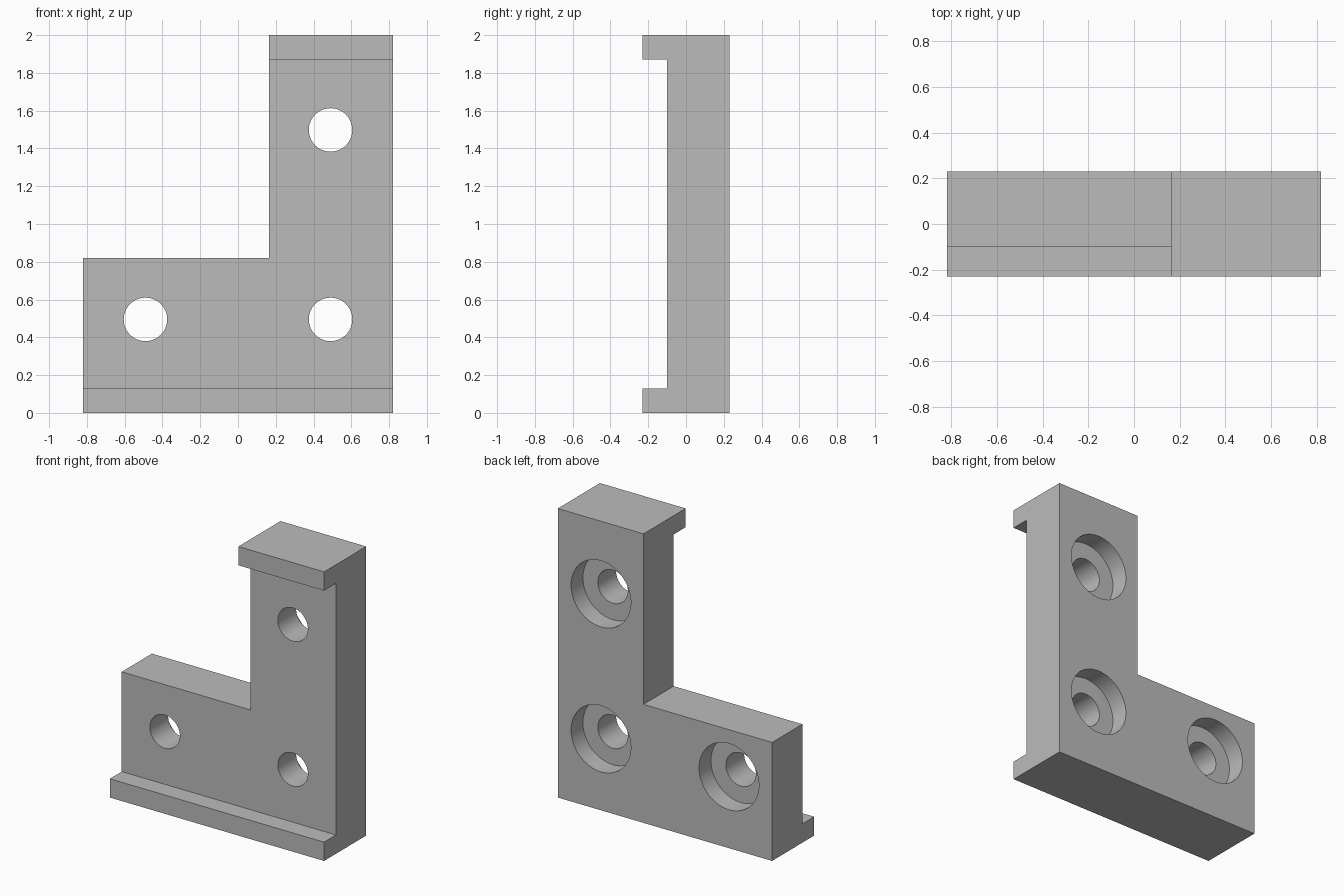
import bpy, bmesh, math

default = bpy.data.objects.get("Cube")
if default:
    bpy.data.objects.remove(default, do_unlink=True)

# Overall dimensions
HALF_W, HALF_D, HEIGHT = 0.82, 0.23, 2.0
LIP = 0.13            # height and projection of the front lips
ARM_X, LEG_Z = 0.164, 0.82   # inner corner of the L
HOLE_R, BORE_R, BORE_DEPTH = 0.115, 0.229, 0.13
HOLES = [(-0.49, 0.495), (0.49, 0.495), (0.49, 1.498)]

grey = bpy.data.materials.new("plain grey")
grey.use_nodes = True
grey.diffuse_color = (0.5, 0.5, 0.5, 1)
grey.node_tree.nodes["Principled BSDF"].inputs["Base Color"].default_value = (0.5, 0.5, 0.5, 1)


def make_object(name, bm):
    bmesh.ops.recalc_face_normals(bm, faces=bm.faces)
    mesh = bpy.data.meshes.new(name)
    bm.to_mesh(mesh)
    bm.free()
    mesh.materials.append(grey)
    obj = bpy.data.objects.new(name, mesh)
    bpy.context.collection.objects.link(obj)
    return obj


def extrude_profile(name, points, x0, x1):
    """Extrude a closed (y, z) outline from x0 to x1."""
    bm = bmesh.new()
    face = bm.faces.new([bm.verts.new((x0, y, z)) for y, z in points])
    moved = bmesh.ops.extrude_face_region(bm, geom=[face])["geom"]
    verts = [v for v in moved if isinstance(v, bmesh.types.BMVert)]
    bmesh.ops.translate(bm, verts=verts, vec=(x1 - x0, 0, 0))
    return make_object(name, bm)


def counterbore_cutter(x, z, sides=64):
    """Stepped round plug: narrow through hole, wide recess at the back."""
    floor_y = HALF_D - BORE_DEPTH
    steps = [(HOLE_R, -0.5), (HOLE_R, floor_y), (BORE_R, floor_y), (BORE_R, 0.5)]
    bm = bmesh.new()
    rings = [[bm.verts.new((x + r * math.cos(math.tau * i / sides), y,
                            z + r * math.sin(math.tau * i / sides)))
              for i in range(sides)] for r, y in steps]
    for a, b in zip(rings, rings[1:]):
        for i in range(sides):
            j = (i + 1) % sides
            bm.faces.new((a[i], a[j], b[j], b[i]))
    bm.faces.new(rings[0])
    bm.faces.new(rings[-1])
    return make_object("hole_cutter", bm)


def cut(target, cutter):
    cutter.hide_render = True
    mod = target.modifiers.new("cut", "BOOLEAN")
    mod.operation = "DIFFERENCE"
    mod.solver = "EXACT"
    mod.object = cutter
    bpy.context.view_layer.objects.active = target
    bpy.ops.object.modifier_apply(modifier=mod.name)
    bpy.data.objects.remove(cutter, do_unlink=True)


# Plate with a lip along the top and bottom of its front
face_y = LIP - HALF_D
bracket = extrude_profile("corner_bracket", [
    (HALF_D, 0), (HALF_D, HEIGHT), (-HALF_D, HEIGHT), (-HALF_D, HEIGHT - LIP),
    (face_y, HEIGHT - LIP), (face_y, LIP), (-HALF_D, LIP), (-HALF_D, 0)],
    -HALF_W, HALF_W)

# Remove the upper corner to leave an L shape
cut(bracket, extrude_profile("notch_cutter", [
    (-1, LEG_Z), (1, LEG_Z), (1, 3), (-1, 3)], -1, ARM_X))

# Counterbored screw holes
for x, z in HOLES:
    cut(bracket, counterbore_cutter(x, z))

# Smooth hole walls, sharp edges elsewhere
bpy.ops.object.select_all(action="DESELECT")
bracket.select_set(True)
bpy.context.view_layer.objects.active = bracket
bpy.ops.object.shade_smooth_by_angle(angle=math.radians(30))
